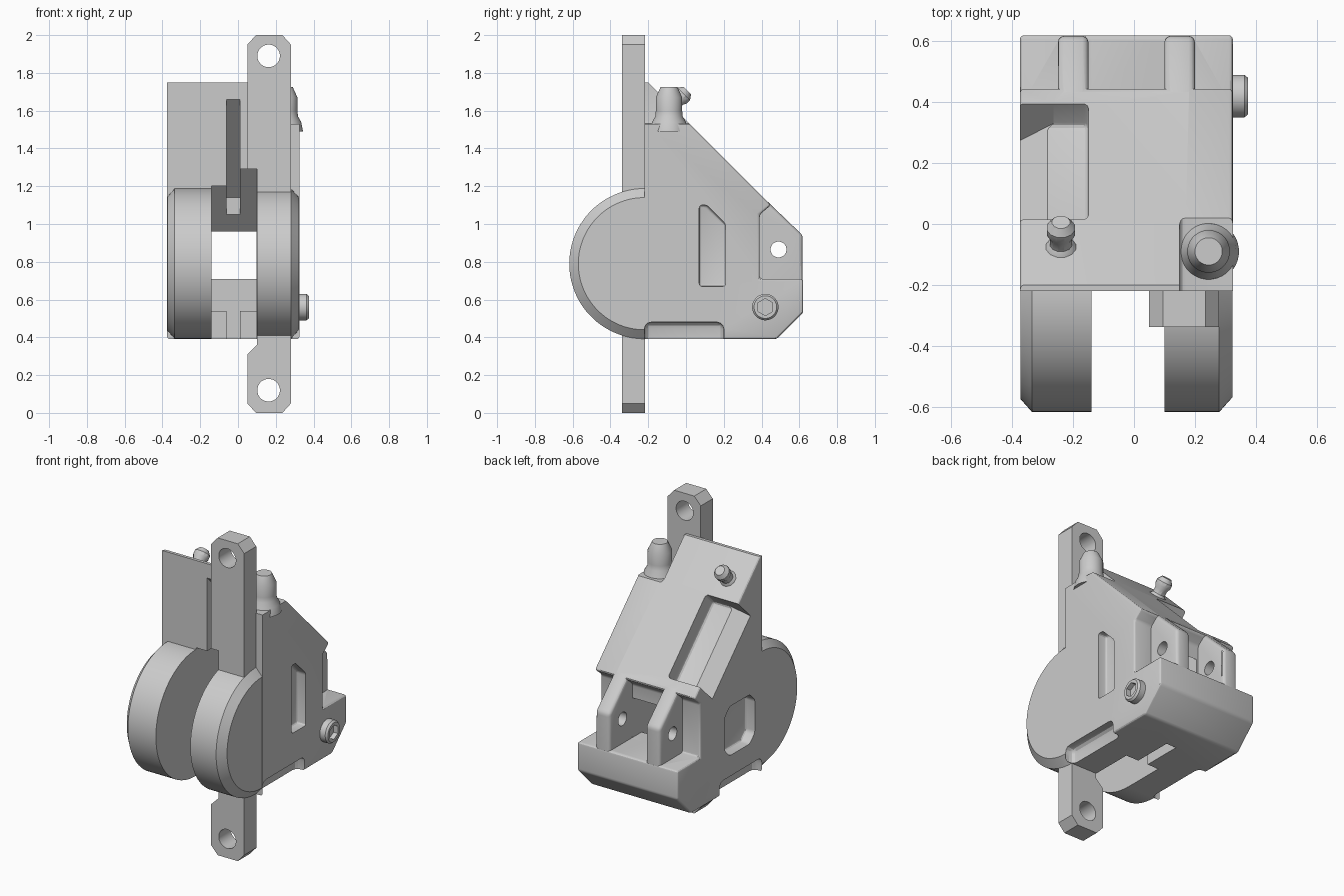
import bpy, bmesh, math
from mathutils import Vector

if "Cube" in bpy.data.objects:
    bpy.data.objects.remove(bpy.data.objects["Cube"])


def finish(name, bm):
    bmesh.ops.recalc_face_normals(bm, faces=bm.faces[:])
    me = bpy.data.meshes.new(name)
    bm.to_mesh(me)
    bm.free()
    ob = bpy.data.objects.new(name, me)
    bpy.context.collection.objects.link(ob)
    return ob


def loft(name, prof_a, xa, prof_b, xb, bevel=0, sharp=lambda v: False, seg=3):
    """Join two YZ profiles placed at xa and xb; round all edges not marked sharp."""
    bm = bmesh.new()
    a = [bm.verts.new((xa, y, z)) for y, z in prof_a]
    b = [bm.verts.new((xb, y, z)) for y, z in prof_b]
    n = len(a)
    bm.faces.new(a)
    bm.faces.new(b)
    for i in range(n):
        j = (i + 1) % n
        bm.faces.new((a[i], a[j], b[j], b[i]))
    bmesh.ops.recalc_face_normals(bm, faces=bm.faces[:])
    if bevel:
        edges = [e for e in bm.edges if not all(sharp(v.co) for v in e.verts)]
        bmesh.ops.bevel(bm, geom=edges, offset=bevel, segments=seg, profile=0.5,
                        affect='EDGES', clamp_overlap=True)
    return finish(name, bm)


def prism(name, prof, x0, x1, bevel=0, sharp=lambda v: False, seg=3):
    return loft(name, prof, x0, prof, x1, bevel, sharp, seg)


def box(name, x0, x1, y0, y1, z0, z1, bevel=0):
    return prism(name, [(y0, z0), (y1, z0), (y1, z1), (y0, z1)], x0, x1, bevel)


def lathe(name, prof, loc, axis, n=32):
    """Turned solid from (radius, height) points along an axis."""
    bm = bmesh.new()
    rot = Vector(axis).to_track_quat('Z', 'Y')
    rings = [[bm.verts.new(Vector(loc) + rot @ Vector((r * math.cos(t), r * math.sin(t), h)))
              for t in (2 * math.pi * (i + 0.5) / n for i in range(n))] for r, h in prof]
    for lo, hi in zip(rings, rings[1:]):
        for i in range(n):
            j = (i + 1) % n
            bm.faces.new((lo[i], lo[j], hi[j], hi[i]))
    bm.faces.new(rings[0])
    bm.faces.new(rings[-1])
    return finish(name, bm)


def combine(ob, others, op):
    bpy.context.view_layer.objects.active = ob
    for o in others:
        m = ob.modifiers.new("bool", 'BOOLEAN')
        m.operation, m.object, m.solver = op, o, 'EXACT'
        bpy.ops.object.modifier_apply(modifier=m.name)
        bpy.data.objects.remove(o)


def smooth(ob):
    bpy.ops.object.select_all(action='DESELECT')
    ob.select_set(True)
    bpy.context.view_layer.objects.active = ob
    bpy.ops.object.shade_smooth_by_angle(angle=math.radians(28))


# Wedge housing: flat front, rounded everywhere else
wedge = [(-.22, .39), (.48, .39), (.62, .53), (.62, .71), (.39, .71), (.39, 1.05),
         (.45, 1.10), (-.20, 1.75), (-.22, 1.75)]
housing = prism("housing", wedge, -.375, .325, .028, lambda v: v.y < -.19)

# Rear ears and the two front discs
ear = [(.30, .62), (.618, .62), (.618, .94), (.42, 1.13), (.30, 1.13)]
parts = [prism("ear", ear, x, x + .10, .02) for x in (-.25, .10)]
parts.append(lathe("disc_right", [(.398, 0), (.398, .18), (.35, .223)],
                   (.10, -.22, .79), (1, 0, 0), 96))
parts.append(lathe("disc_left", [(.398, 0), (.398, .195), (.355, .233)],
                   (-.14, -.22, .79), (-1, 0, 0), 96))
combine(housing, parts, 'UNION')

# Inner channel, ceiling step, narrow slot and bottom openings
L, R = -.139, .099
cuts = [
    prism("channel", [(-.4, .71), (.8, .71), (.8, .9), (.45, .9), (.15, 1.2), (-.4, 1.2)], L, R),
    prism("channel_step", [(-.4, 1.0), (.3, 1.0), (.3, 1.05), (.06, 1.29), (-.4, 1.29)], -.06, R),
    prism("slot", [(-.4, 1.0), (.3, 1.0), (.3, 1.14), (-.25, 1.69), (-.4, 1.69)], -.061, .011),
    box("lower_cavity", L, R, -.4, .30, .54, .75),
    box("lower_slot", -.06, .01, -.4, .301, .3, .74),
    box("bottom_opening", L, R, -.4, .05, .29, .76),
]
# Shelf for the upright post
cuts.append(box("post_shelf", .15, .6, -.5, .07, 1.53, 2.1, .02))
# Stepped recess in the left of the slope, falling away outward
recess = [(-.06, 1.46), (.32, 1.08), (.69, 1.45), (.31, 1.83)]
inner = [(-.05, 1.47), (.33, 1.09), (.69, 1.45), (.31, 1.83)]
outer = [(-.17, 1.35), (.21, .97), (.69, 1.45), (.31, 1.83)]
cuts.append(prism("recess", recess, -.15, -.6, .02))
cuts.append(loft("recess_fall", inner, -.265, outer, -.5))
# Side pockets
cuts.append(prism("pocket_right", [(.07, .67), (.21, .67), (.21, 1.0), (.11, 1.10), (.07, 1.10)],
                  .265, .5, .015))
cuts.append(prism("pocket_left", [(-.10, .61), (.10, .61), (.15, .66), (.15, .87), (.10, .92),
                                  (-.10, .92), (-.15, .87), (-.15, .66)], -.31, -.6, .015))
# Notches along both lower edges
for x0, x1 in ((.265, .5), (-.315, -.55)):
    cuts.append(box("lower_notch", x0, x1, -.22, .20, .2, .48, .035))
# Pin hole through the ears
cuts.append(lathe("pin_hole", [(.042, 0), (.042, 1.2)], (-.6, .49, .865), (1, 0, 0), 24))
combine(housing, cuts, 'DIFFERENCE')
smooth(housing)

# Mounting bar with two bolt holes
bar_outline = [(.05, 1.29), (.101, 1.29), (.101, .36), (.05, .31), (.05, .05), (.095, 0),
               (.235, 0), (.28, .05), (.28, 1.95), (.235, 2), (.095, 2), (.05, 1.95)]
bm = bmesh.new()
f = bm.faces.new([bm.verts.new((x, -.338, z)) for x, z in bar_outline])
ext = bmesh.ops.extrude_face_region(bm, geom=[f])
bmesh.ops.translate(bm, vec=(0, .12, 0),
                    verts=[v for v in ext["geom"] if isinstance(v, bmesh.types.BMVert)])
bar = finish("mounting_bar", bm)
combine(bar, [lathe("bolt_hole", [(.06, 0), (.06, .5)], (.162, -.5, z), (0, 1, 0), 24)
              for z in (.12, 1.89)], 'DIFFERENCE')
smooth(bar)

# Upright post with flared foot and slanted hexagonal peg
smooth(lathe("post", [(.10, 1.49), (.09, 1.54), (.073, 1.57), (.07, 1.60), (.07, 1.67),
                      (.045, 1.725)], (.245, -.09, 0), (0, 0, 1)))
smooth(lathe("peg", [(.065, 0), (.055, .03), (.038, .05), (.038, .08), (.048, .10),
                     (.048, .125), (.03, .15)], (-.24, -.10, 1.60), (0, 1, 1), 12))

# Side screw with hexagonal socket
screw = lathe("side_screw", [(.07, 0), (.07, .043), (.06, .055)], (.32, .42, .56), (1, 0, 0))
combine(screw, [lathe("socket", [(.045, 0), (.045, .1)], (.345, .42, .56), (1, 0, 0), 6)],
        'DIFFERENCE')
smooth(screw)
